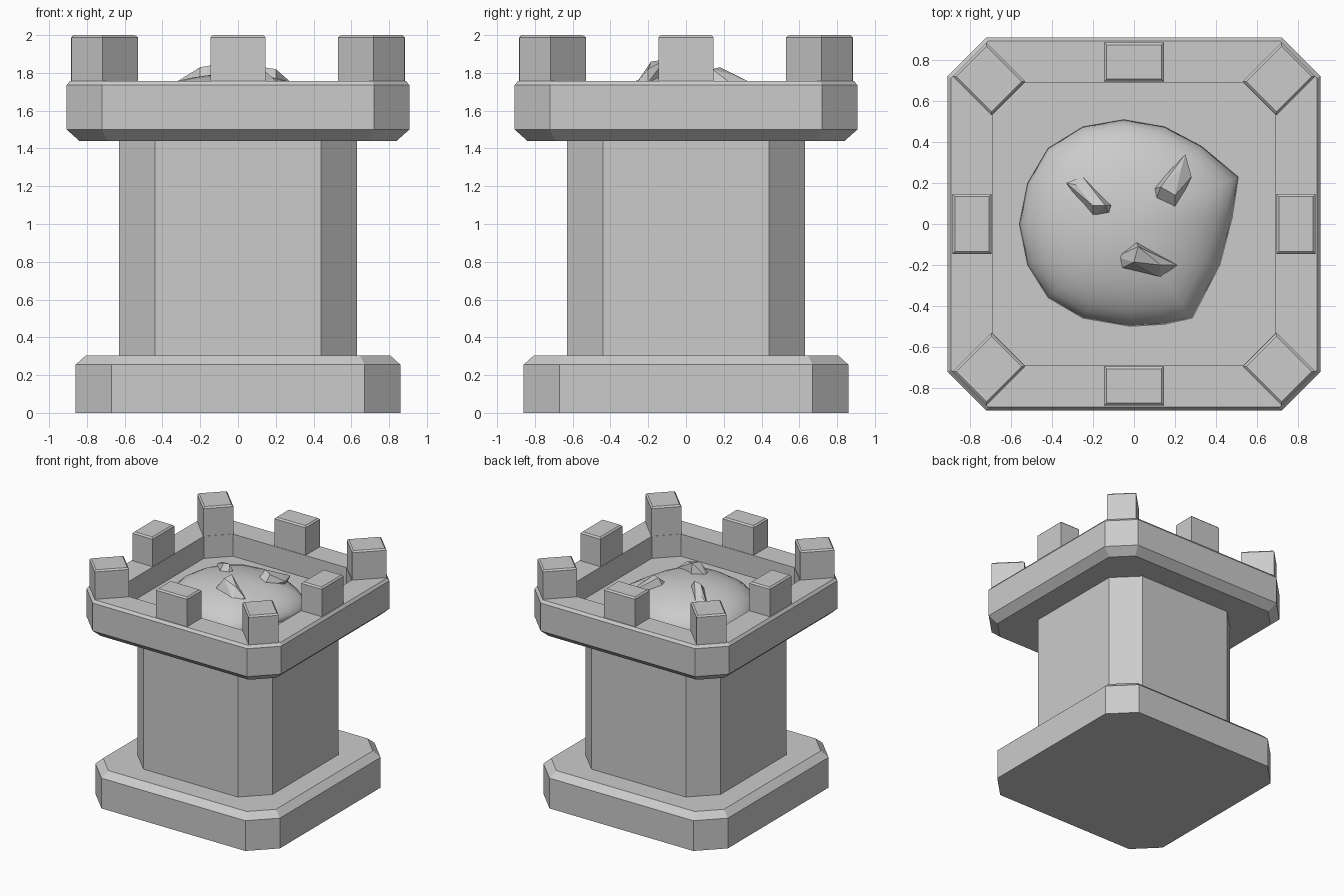
import bpy, bmesh, math
from mathutils import Matrix, Vector

if "Cube" in bpy.data.objects:
    bpy.data.objects.remove(bpy.data.objects["Cube"])


def finish(bm, name, smooth=False):
    bmesh.ops.recalc_face_normals(bm, faces=bm.faces)
    mesh = bpy.data.meshes.new(name)
    bm.to_mesh(mesh)
    bm.free()
    for p in mesh.polygons:
        p.use_smooth = smooth
    obj = bpy.data.objects.new(name, mesh)
    bpy.context.collection.objects.link(obj)
    return obj


def loft(name, rings, smooth=False):
    """Skin a stack of equal-length point rings and cap both ends."""
    bm = bmesh.new()
    rows = [[bm.verts.new(p) for p in ring] for ring in rings]
    n = len(rows[0])
    for a, b in zip(rows, rows[1:]):
        for i in range(n):
            j = (i + 1) % n
            bm.faces.new((a[i], a[j], b[j], b[i]))
    bm.faces.new(rows[0])
    bm.faces.new(rows[-1])
    return finish(bm, name, smooth)


def octo(h, c, z):
    """Square of half size h whose corners are cut at c."""
    return [(h, -c, z), (h, c, z), (c, h, z), (-c, h, z),
            (-h, c, z), (-h, -c, z), (-c, -h, z), (c, -h, z)]


def rect(hx, hy, z):
    return [(-hx, -hy, z), (hx, -hy, z), (hx, hy, z), (-hx, hy, z)]


# Plinth, shaft and hollow parapet
loft("base", [octo(.86, .67, 0), octo(.86, .67, .255), octo(.805, .645, .305)])
loft("shaft", [octo(.63, .44, .29), octo(.63, .44, 1.46)])
loft("parapet", [octo(.84, .69, 1.44), octo(.907, .72, 1.5), octo(.907, .72, 1.735),
                 octo(.89, .71, 1.757), octo(.69, .53, 1.757), octo(.69, .53, 1.57)])


# Merlons: four on the sides, four on the cut corners
def merlon(name, width, inner, outer, angle):
    hx, hy, b = (outer - inner) / 2, width / 2, .012
    obj = loft(name, [rect(hx, hy, 1.70), rect(hx, hy, 1.988), rect(hx - b, hy - b, 2.0)])
    obj.data.transform(Matrix.Rotation(angle, 4, 'Z') @ Matrix.Translation(((inner + outer) / 2, 0, 0)))


for k in range(4):
    merlon(f"side_merlon_{k + 1}", .29, .694, .883, k * math.pi / 2)
    merlon(f"corner_merlon_{k + 1}", .233, .865, 1.131, (k + .5) * math.pi / 2)

# Irregular smooth mound on the parapet floor
outline = [(-.56, 0), (-.52, -.2), (-.42, -.36), (-.25, -.46), (-.02, -.5), (.15, -.49),
           (.285, -.46), (.42, -.2), (.48, .03), (.51, .23), (.33, .38), (.15, .475),
           (-.05, .51), (-.25, .475), (-.42, .37), (-.52, .2)]
rings = []
for t in range(9):
    a = math.radians(t * 10.7)
    r = max(math.cos(a), .06)
    z = 1.56 + .235 * math.sin(a)
    rings.append([(-.03 + (x + .03) * r, y * r, z) for x, y in outline])
loft("mound", rings, True)


# Faceted shards poking out of the mound
def shard(name, foot, peaks):
    bm = bmesh.new()
    cx = sum(p[0] for p in foot) / len(foot)
    cy = sum(p[1] for p in foot) / len(foot)
    for x, y in foot:
        bm.verts.new((x, y, 1.75))
        bm.verts.new((cx + (x - cx) * .7, cy + (y - cy) * .7, 1.66))
    for p in peaks:
        bm.verts.new(Vector(p))
    res = bmesh.ops.convex_hull(bm, input=bm.verts[:])
    loose = [v for v in bm.verts if not v.link_faces]
    bmesh.ops.delete(bm, geom=loose, context='VERTS')
    finish(bm, name)


shard("shard_left", [(-.33, .2), (-.25, .23), (-.09, .09), (-.11, .03), (-.2, .02)],
      [(-.2, .09, 1.83), (-.14, .09, 1.84), (-.28, .19, 1.78)])
shard("shard_right", [(.25, .34), (.28, .23), (.2, .06), (.1, .1), (.09, .17)],
      [(.13, .18, 1.83), (.2, .14, 1.82), (.23, .27, 1.78)])
shard("shard_front", [(.01, -.08), (.21, -.2), (.13, -.26), (-.07, -.22), (-.09, -.16)],
      [(0, -.185, 1.86), (.02, -.11, 1.87), (.13, -.2, 1.82)])
